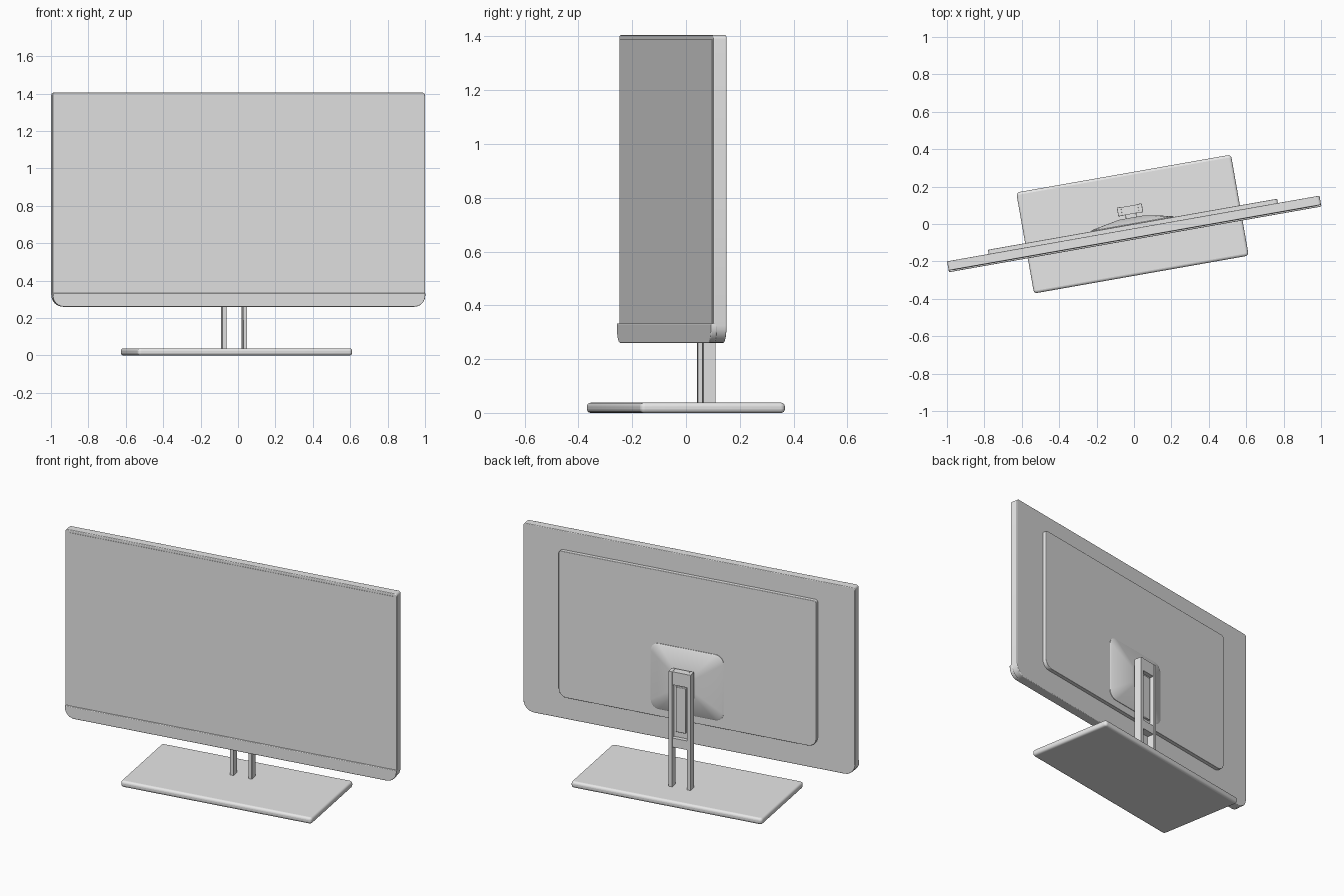
import bpy, bmesh, math
from mathutils import Matrix, Vector

if "Cube" in bpy.data.objects:
    bpy.data.objects.remove(bpy.data.objects["Cube"])

TURN = Matrix.Rotation(math.radians(10), 4, 'Z')   # whole monitor is swivelled
CX = -0.008                                        # shared centre line

grey = bpy.data.materials.new("light_grey")
grey.diffuse_color = (0.8, 0.8, 0.8, 1)
grey.use_nodes = True
grey.node_tree.nodes["Principled BSDF"].inputs["Base Color"].default_value = grey.diffuse_color


def outline(hw, z0, z1, r_bottom, r_top, steps=6):
    """Rounded rectangle in x/z as a list of points."""
    pts = []
    corners = [(hw, z1, r_top, 0), (-hw, z1, r_top, 90),
               (-hw, z0, r_bottom, 180), (hw, z0, r_bottom, 270)]
    for x, z, r, a0 in corners:
        cx = x - math.copysign(r, x)
        cz = z - r if z == z1 else z + r
        for i in range(steps + 1):
            a = math.radians(a0 + 90 * i / steps)
            pts.append((cx + r * math.cos(a), cz + r * math.sin(a)))
    return pts


def finish(name, bm, bevel=0.0, segments=3, swivel=True):
    bmesh.ops.recalc_face_normals(bm, faces=bm.faces)
    bmesh.ops.translate(bm, verts=bm.verts, vec=Vector((CX, 0, 0)))
    bm.transform(TURN)
    me = bpy.data.meshes.new(name)
    bm.to_mesh(me)
    bm.free()
    me.materials.append(grey)
    ob = bpy.data.objects.new(name, me)
    bpy.context.collection.objects.link(ob)
    if bevel:
        m = ob.modifiers.new("bevel", 'BEVEL')
        m.width, m.segments, m.limit_method = bevel, segments, 'ANGLE'
        m.angle_limit = math.radians(40)
    bpy.ops.object.select_all(action='DESELECT')
    ob.select_set(True)
    bpy.context.view_layer.objects.active = ob
    bpy.ops.object.shade_smooth_by_angle(angle=math.radians(30))
    return ob


def loft(name, rings, bevel=0.0):
    """Join rings [(y, points)] along y and cap both ends."""
    bm = bmesh.new()
    loops = [[bm.verts.new((x, y, z)) for x, z in pts] for y, pts in rings]
    n = len(loops[0])
    for a, b in zip(loops, loops[1:]):
        for i in range(n):
            j = (i + 1) % n
            bm.faces.new((a[i], a[j], b[j], b[i]))
    bm.faces.new(loops[0])
    bm.faces.new(loops[-1])
    return finish(name, bm, bevel)


def slab(name, hw, z0, z1, y0, y1, r_bottom, r_top, bevel=0.0):
    p = outline(hw, z0, z1, r_bottom, r_top)
    return loft(name, [(y0, p), (y1, p)], bevel)


def box(name, x0, x1, y0, y1, z0, z1, bevel=0.0):
    bm = bmesh.new()
    bmesh.ops.create_cube(bm, size=1)
    for v in bm.verts:
        v.co = (x1 if v.co.x > 0 else x0, y1 if v.co.y > 0 else y0,
                z1 if v.co.z > 0 else z0)
    return finish(name, bm, bevel, 2)


# Display: housing, glass, chin bar and raised rear panel
slab("display_housing", 1.011, 0.26, 1.405, -0.073, -0.023, 0.065, 0.015, 0.004)
slab("screen_glass", 0.988, 0.325, 1.388, -0.075, -0.07, 0.003, 0.003)
slab("chin_bar", 1.011, 0.26, 0.333, -0.082, -0.06, 0.06, 0.004, 0.005)
slab("rear_panel", 0.785, 0.40, 1.29, -0.03, 0.0, 0.05, 0.015, 0.003)

# Tapered mount: rounded square narrowing toward the stand
mz = 0.645
rings = []
for s, y in [(1, -0.005), (1, 0.003), (0.96, 0.008), (0.3, 0.036)]:
    rings.append((y, outline(0.222 * s, mz - 0.2 * s, mz + 0.2 * s,
                             0.05 * s, 0.05 * s)))
loft("mount_cover", rings)
box("mount_arm", -0.03, 0.03, 0.03, 0.08, 0.42, 0.63, 0.003)

# Stand: two legs joined by a framed upper section with a slot
for side, name in ((-1, "left_leg"), (1, "right_leg")):
    a, b = sorted((side * 0.045, side * 0.0675))
    box(name, a, b, 0.054, 0.102, 0.03, 0.74, 0.002)
box("stand_top_bridge", -0.046, 0.046, 0.055, 0.1, 0.66, 0.739)
box("stand_lower_bridge", -0.046, 0.046, 0.055, 0.1, 0.28, 0.335)
box("slot_backing", -0.046, 0.046, 0.055, 0.075, 0.33, 0.665)
box("slot_slider", -0.03, 0.03, 0.07, 0.088, 0.37, 0.645, 0.003)

# Base plate: rounded rectangle with softened rim
bm = bmesh.new()
rim = [bm.verts.new((x, z, 0)) for x, z in outline(0.583, -0.273, 0.275, 0.018, 0.018)]
face = bm.faces.new(rim)
top = bmesh.ops.extrude_face_region(bm, geom=[face])
bmesh.ops.translate(bm, vec=Vector((0, 0, 0.038)),
                    verts=[g for g in top["geom"] if isinstance(g, bmesh.types.BMVert)])
finish("base_plate", bm, 0.014, 4)
